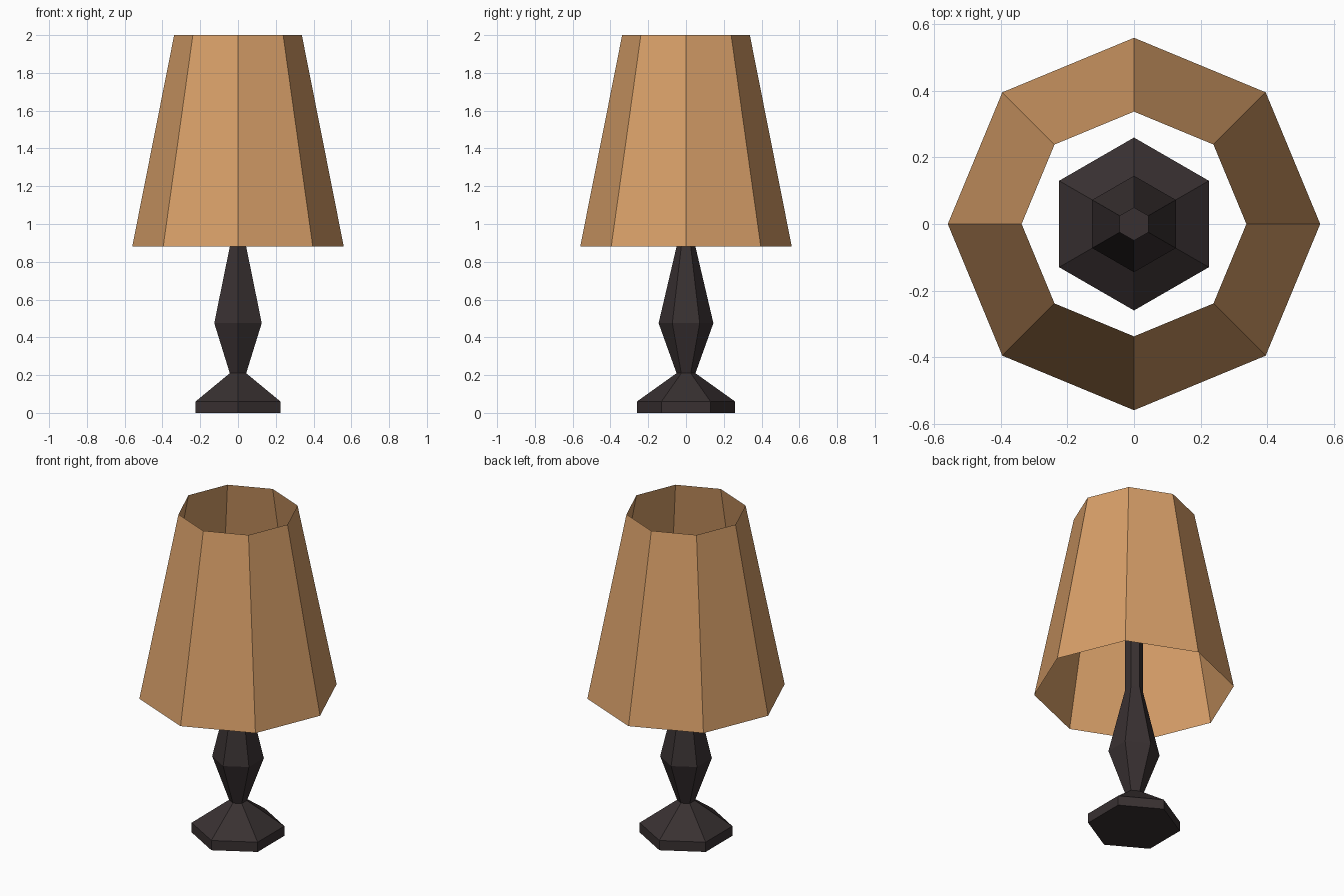
import bpy, bmesh, math

if "Cube" in bpy.data.objects:
    bpy.data.objects.remove(bpy.data.objects["Cube"])


def material(name, rgb):
    m = bpy.data.materials.new(name)
    m.diffuse_color = (*rgb, 1.0)
    m.use_nodes = True
    m.node_tree.nodes["Principled BSDF"].inputs["Base Color"].default_value = m.diffuse_color
    return m


def lathe(name, profile, sides, mat, capped):
    """Flat-faced turned part; profile is (radius, z) pairs, one corner on +y."""
    bm = bmesh.new()
    rings = []
    for r, z in profile:
        angles = [math.pi / 2 + 2 * math.pi * i / sides for i in range(sides)]
        rings.append([bm.verts.new((r * math.cos(a), r * math.sin(a), z)) for a in angles])
    for low, high in zip(rings, rings[1:]):
        for i in range(sides):
            j = (i + 1) % sides
            bm.faces.new((low[i], low[j], high[j], high[i]))
    if capped:
        bm.faces.new(rings[0][::-1])
        bm.faces.new(rings[-1])
    mesh = bpy.data.meshes.new(name)
    bm.to_mesh(mesh)
    bm.free()
    mesh.materials.append(mat)
    obj = bpy.data.objects.new(name, mesh)
    bpy.context.collection.objects.link(obj)
    return obj


dark = material("dark metal", (0.040, 0.030, 0.031))
tan = material("tan fabric", (0.68, 0.345, 0.139))

# Hexagonal foot, waisted body and straight pole inside the shade
lathe("lamp_stand", [(0.26, 0), (0.26, 0.06), (0.05, 0.21), (0.145, 0.475),
                     (0.05, 0.88), (0.05, 1.44)], 6, dark, True)

# Eight-sided open shade, a single thin sheet
lathe("lamp_shade", [(0.56, 0.88), (0.338, 2.0)], 8, tan, False)
